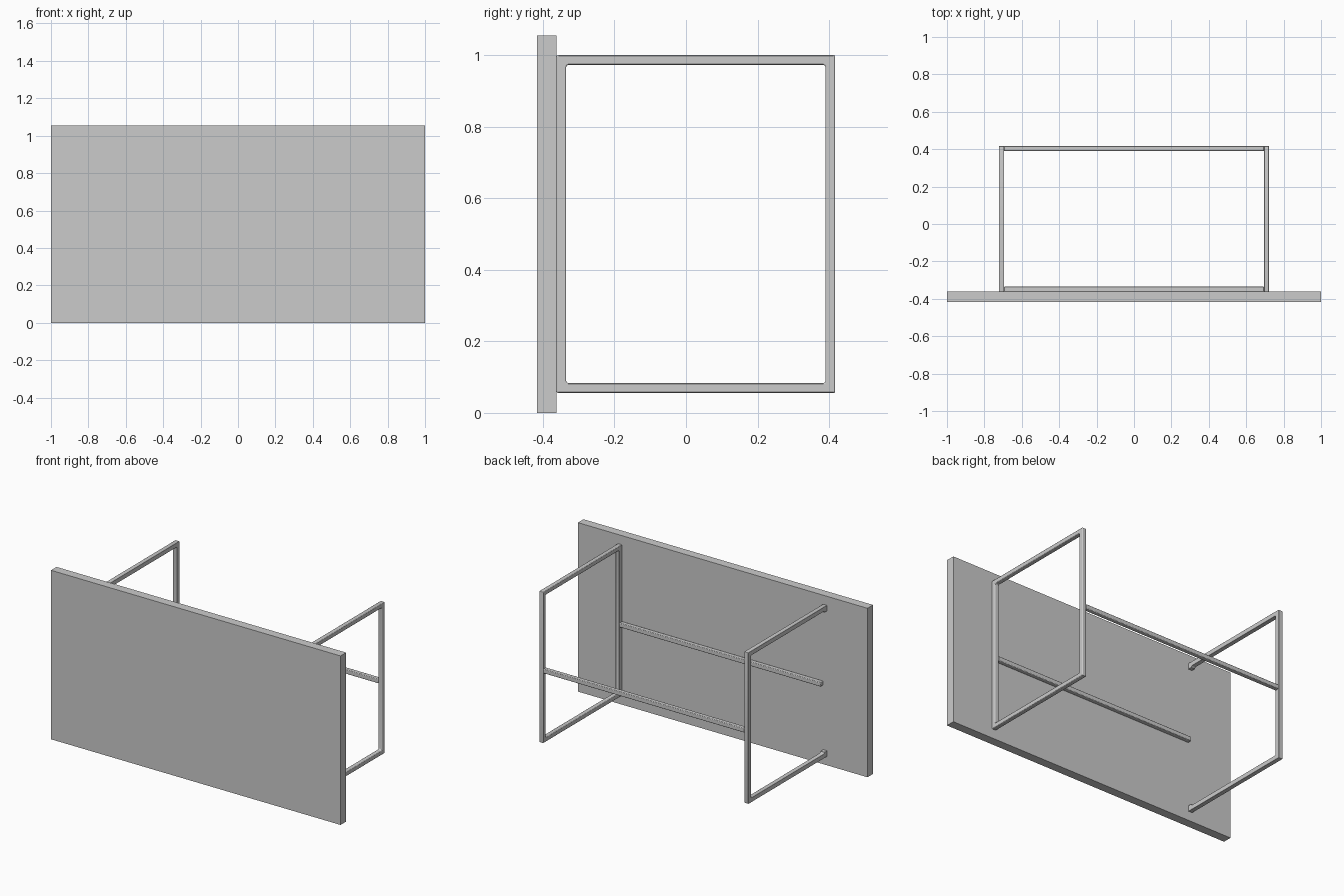
import bpy, bmesh, math

if "Cube" in bpy.data.objects:
    bpy.data.objects.remove(bpy.data.objects["Cube"])

Y0, Y1, Z0, Z1 = -0.362, 0.417, 0.056, 1.0   # outer limits of the leg frames
TUBE = 0.027                                  # square tube width
X_IN, X_OUT = 0.695, 0.722                    # inner and outer faces of the frames
STUB = 0.036                                  # remaining length of the missing bar


def finish(bm, name, bevel):
    bmesh.ops.recalc_face_normals(bm, faces=bm.faces)
    mesh = bpy.data.meshes.new(name)
    bm.to_mesh(mesh)
    bm.free()
    obj = bpy.data.objects.new(name, mesh)
    bpy.context.collection.objects.link(obj)
    if bevel:
        mod = obj.modifiers.new("edge_rounding", 'BEVEL')
        mod.width = bevel
        mod.segments = 2
        mod.limit_method = 'ANGLE'
        mod.angle_limit = math.radians(40)
    bpy.context.view_layer.objects.active = obj
    obj.select_set(True)
    bpy.ops.object.shade_smooth_by_angle(angle=math.radians(35))
    obj.select_set(False)
    return obj


def box(name, lo, hi, bevel=0):
    bm = bmesh.new()
    bmesh.ops.create_cube(bm, size=1)
    for v in bm.verts:
        for i in range(3):
            v.co[i] = lo[i] if v.co[i] < 0 else hi[i]
    return finish(bm, name, bevel)


def corner_arcs(inset, radius, steps=4):
    """Rounded rectangle in y, z, starting at the corner by the top panel."""
    d = inset + radius
    centres = [(Y0 + d, Z1 - d), (Y1 - d, Z1 - d), (Y1 - d, Z0 + d), (Y0 + d, Z0 + d)]
    pts = []
    for k, (cy, cz) in enumerate(centres):
        for s in range(steps + 1):
            a = math.pi - (k + s / steps) * math.pi / 2
            pts.append((cy + radius * math.cos(a), cz + radius * math.sin(a)))
    return pts


def leg_frame(name, x, closed):
    outer, inner = corner_arcs(0, 0.004), corner_arcs(TUBE, 0.008)
    if not closed:  # open side: short stubs instead of the bar along the panel
        for pts, y in ((outer, Y0), (inner, Y0 + TUBE)):
            pts.insert(0, (y, Z1 - STUB))
            pts.append((y, Z0 + STUB))
    bm = bmesh.new()
    a = [bm.verts.new((x, *p)) for p in outer]
    b = [bm.verts.new((x, *p)) for p in inner]
    n = len(a)
    for i in range(n if closed else n - 1):
        j = (i + 1) % n
        bm.faces.new((a[i], a[j], b[j], b[i]))
    ret = bmesh.ops.extrude_face_region(bm, geom=bm.faces[:], use_keep_orig=True)
    moved = [g for g in ret["geom"] if isinstance(g, bmesh.types.BMVert)]
    bmesh.ops.translate(bm, verts=moved, vec=(X_OUT - X_IN, 0, 0))
    return finish(bm, name, 0.0035)


# Table top standing on its long edge
box("table_top", (-1, -0.417, 0), (1, -0.362, 1.055))

# Leg frames: a full loop on the right, one bar missing on the left
leg_frame("right_leg_frame", X_IN, True)
leg_frame("left_leg_frame", -X_OUT, False)

# Long rails joining the frames
RZ = 0.507
for name, y in (("top_rail", Y0), ("floor_rail", Y1 - TUBE)):
    box(name, (-X_IN, y, RZ - TUBE / 2), (X_IN, y + TUBE, RZ + TUBE / 2), 0.0035)
